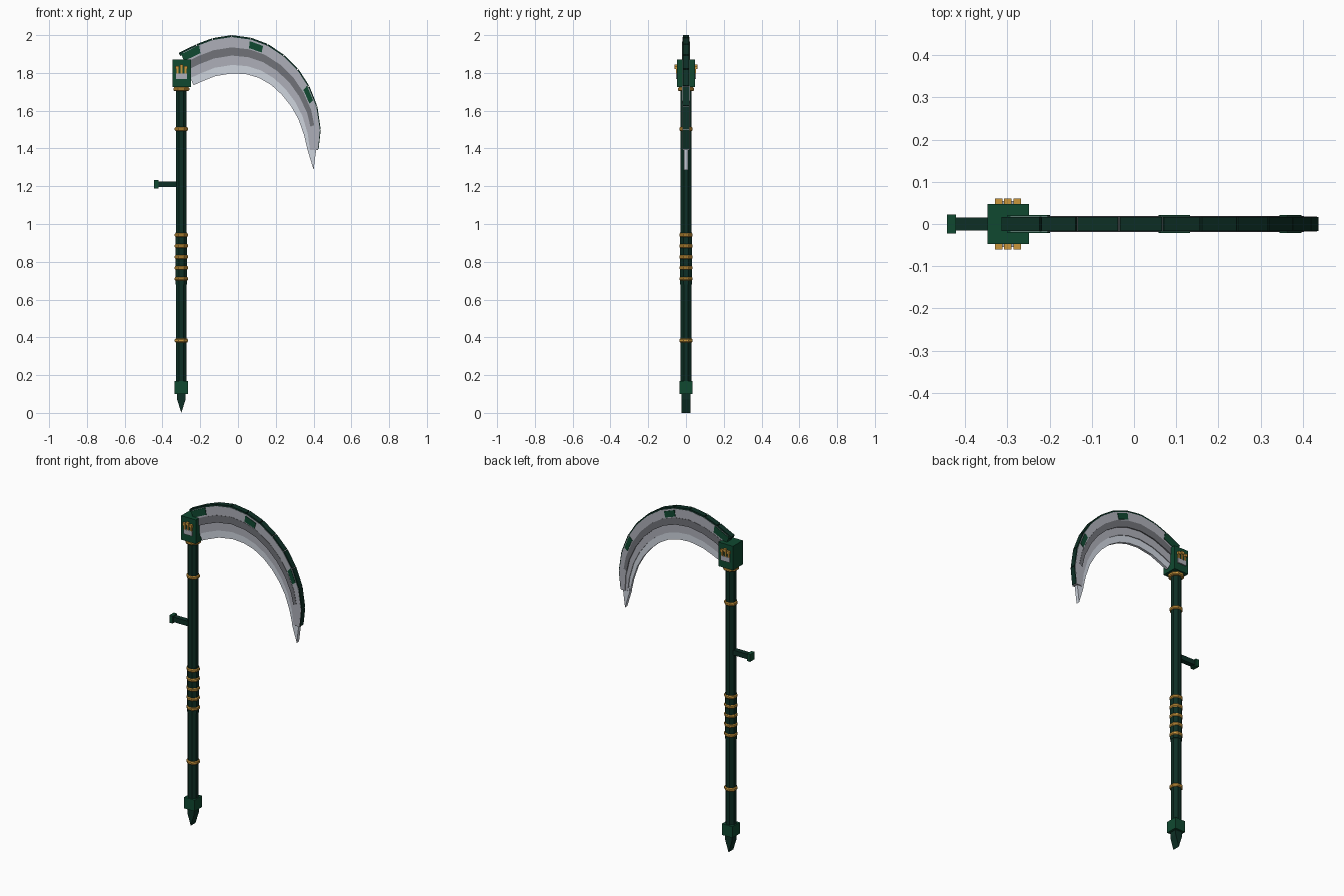
import bpy, bmesh, math
from mathutils import Vector

if "Cube" in bpy.data.objects:
    bpy.data.objects.remove(bpy.data.objects["Cube"])


def material(name, rgb):
    m = bpy.data.materials.new(name)
    m.diffuse_color = (*rgb, 1)
    m.use_nodes = True
    m.node_tree.nodes["Principled BSDF"].inputs["Base Color"].default_value = m.diffuse_color
    return m


DARK = material("dark green", (0.004, 0.028, 0.018))
GREEN = material("emerald green", (0.005, 0.066, 0.030))
GOLD = material("gold", (0.60, 0.31, 0.045))
SILVER = material("silver", (0.42, 0.43, 0.48))
GREY = material("dark grey", (0.165, 0.17, 0.19))
EDGE = material("bright silver", (0.62, 0.66, 0.73))
SHAFT_X = -0.30


def finish(name, bm, mat):
    bmesh.ops.recalc_face_normals(bm, faces=bm.faces)
    me = bpy.data.meshes.new(name)
    bm.to_mesh(me)
    bm.free()
    me.materials.append(mat)
    ob = bpy.data.objects.new(name, me)
    bpy.context.collection.objects.link(ob)
    return ob


def box(name, x0, x1, y0, y1, z0, z1, mat):
    bm = bmesh.new()
    bmesh.ops.create_cube(bm, size=1)
    for v in bm.verts:
        v.co = ((x0 + x1) / 2 + v.co.x * (x1 - x0),
                (y0 + y1) / 2 + v.co.y * (y1 - y0),
                (z0 + z1) / 2 + v.co.z * (z1 - z0))
    return finish(name, bm, mat)


def prism(name, outline, half, mat):
    """Extrude an (x, z) outline symmetrically along y."""
    bm = bmesh.new()
    a = [bm.verts.new((x, -half, z)) for x, z in outline]
    b = [bm.verts.new((x, half, z)) for x, z in outline]
    bm.faces.new(a)
    bm.faces.new(b[::-1])
    n = len(a)
    for i in range(n):
        bm.faces.new((a[i], b[i], b[(i + 1) % n], a[(i + 1) % n]))
    return finish(name, bm, mat)


def turned(name, profile, mat, sides=8):
    """Octagonal turned part on the shaft axis; profile is (apothem, z)."""
    bm = bmesh.new()
    rings = []
    for r, z in profile:
        rr = r / math.cos(math.pi / sides)
        rings.append([bm.verts.new((SHAFT_X + rr * math.cos((k + 0.5) * math.tau / sides),
                                    rr * math.sin((k + 0.5) * math.tau / sides), z))
                      for k in range(sides)])
    bm.faces.new(rings[0])
    bm.faces.new(rings[-1])
    for lo, hi in zip(rings, rings[1:]):
        for k in range(sides):
            j = (k + 1) % sides
            bm.faces.new((lo[k], lo[j], hi[j], hi[k]))
    return finish(name, bm, mat)


# Shaft, grip and gold rings
turned("shaft", [(0.028, 0.15), (0.028, 1.74)], DARK)
turned("grip", [(0.031, 0.68), (0.031, 0.955)], DARK)
for i, z in enumerate((0.383, 0.71, 0.768, 0.826, 0.884, 0.942, 1.503, 1.714)):
    r = 0.042 if z > 1.7 else 0.035
    turned(f"gold_ring_{i}", [(r - 0.004, z - 0.010), (r, z - 0.005),
                              (r, z + 0.005), (r - 0.004, z + 0.010)], GOLD)

# Foot ferrule and wedge spike
box("ferrule", -0.335, -0.265, -0.035, 0.035, 0.10, 0.168, GREEN)
prism("foot_spike", [(-0.322, 0.10), (-0.322, 0.07), (-0.30, 0.0),
                     (-0.278, 0.07), (-0.278, 0.10)], 0.023, DARK)

# Side handle
box("side_handle", -0.425, -0.31, -0.015, 0.015, 1.195, 1.225, DARK)
box("side_handle_cap", -0.444, -0.422, -0.022, 0.022, 1.188, 1.232, GREEN)

# Head block with a small crown ornament on both faces
box("head_block", -0.347, -0.249, -0.047, 0.047, 1.725, 1.87, GREEN)
for side, s in (("front", -1), ("back", 1)):
    y0, y1 = sorted((s * 0.046, s * 0.054))
    box(f"crown_base_{side}", -0.328, -0.27, y0, y1, 1.768, 1.797, SILVER)
    for k in (-1, 0, 1):
        x = -0.299 + k * 0.022
        top = 1.835 if k == 0 else 1.827
        box(f"crown_prong_{side}_{k + 1}", x - 0.005, x + 0.005, y0, y1, 1.797, top, GOLD)
        ya, yb = sorted((s * 0.046, s * 0.060))
        box(f"crown_tip_{side}_{k + 1}", x - 0.009, x + 0.009, ya, yb, top - 0.006, top + 0.010, GOLD)

# Blade stations along the crescent: outer and inner edge (x, z)
OUTER = [(-0.315, 1.905), (-0.22, 1.952), (-0.135, 1.984), (-0.034, 2.0),
         (0.07, 1.986), (0.16, 1.952), (0.246, 1.894), (0.32, 1.82),
         (0.378, 1.73), (0.42, 1.623), (0.438, 1.5), (0.426, 1.392)]
INNER = [(-0.235, 1.735), (-0.185, 1.757), (-0.12, 1.783), (-0.03, 1.798),
         (0.045, 1.793), (0.11, 1.774), (0.175, 1.737), (0.232, 1.685),
         (0.28, 1.625), (0.32, 1.555), (0.35, 1.47), (0.368, 1.392)]


def point(s, f):
    """Point at station s, fraction f from outer (0) to inner (1) edge."""
    i = min(int(s), len(OUTER) - 2)
    o = Vector(OUTER[i]).lerp(Vector(OUTER[i + 1]), s - i)
    n = Vector(INNER[i]).lerp(Vector(INNER[i + 1]), s - i)
    return o.lerp(n, f)


def strip(name, s0, s1, f0, f1, half, mat):
    """Curved flat band of the blade."""
    st = [s0] + [k for k in range(12) if s0 < k < s1] + [s1]
    bm = bmesh.new()
    rows = []
    for s in st:
        a, b = point(s, f0), point(s, f1)
        rows.append([bm.verts.new((p.x, y, p.y)) for p, y in
                     ((a, -half), (a, half), (b, half), (b, -half))])
    bm.faces.new(rows[0])
    bm.faces.new(rows[-1])
    for p, q in zip(rows, rows[1:]):
        for k in range(4):
            j = (k + 1) % 4
            bm.faces.new((p[k], p[j], q[j], q[k]))
    return finish(name, bm, mat)


# Layered blade, thinner toward the cutting edge
strip("blade_body", 0.2, 11, 0.05, 0.53, 0.018, SILVER)
strip("blade_groove_band", 0.2, 9.7, 0.32, 0.535, 0.0195, GREY)
strip("blade_bevel", 0, 11, 0.50, 0.78, 0.013, SILVER)
strip("blade_edge", 0, 11, 0.75, 1.0, 0.008, EDGE)
prism("blade_tip", [(0.416, 1.42), (0.412, 1.38), (0.40, 1.287),
                    (0.368, 1.392), (0.372, 1.42)], 0.011, EDGE)

# Segmented spine plates, tilted slightly so they overlap like scales
for i in range(11):
    a, b = Vector(OUTER[i]), Vector(OUTER[i + 1])
    d = (b - a).normalized()
    inward = Vector((d.y, -d.x))
    a, b = a + d * 0.001, b - d * 0.004
    prism(f"spine_plate_{i}", [a, b, b + inward * 0.018, a + inward * 0.018], 0.0165, DARK)

# Green clasps on the blade
for i, (s0, s1, f0, f1) in enumerate(((0.1, 1.15, 0.06, 0.27),
                                      (3.95, 4.75, 0.10, 0.29),
                                      (7.9, 8.65, 0.08, 0.28))):
    strip(f"blade_clasp_{i}", s0, s1, f0, f1, 0.021, GREEN)
